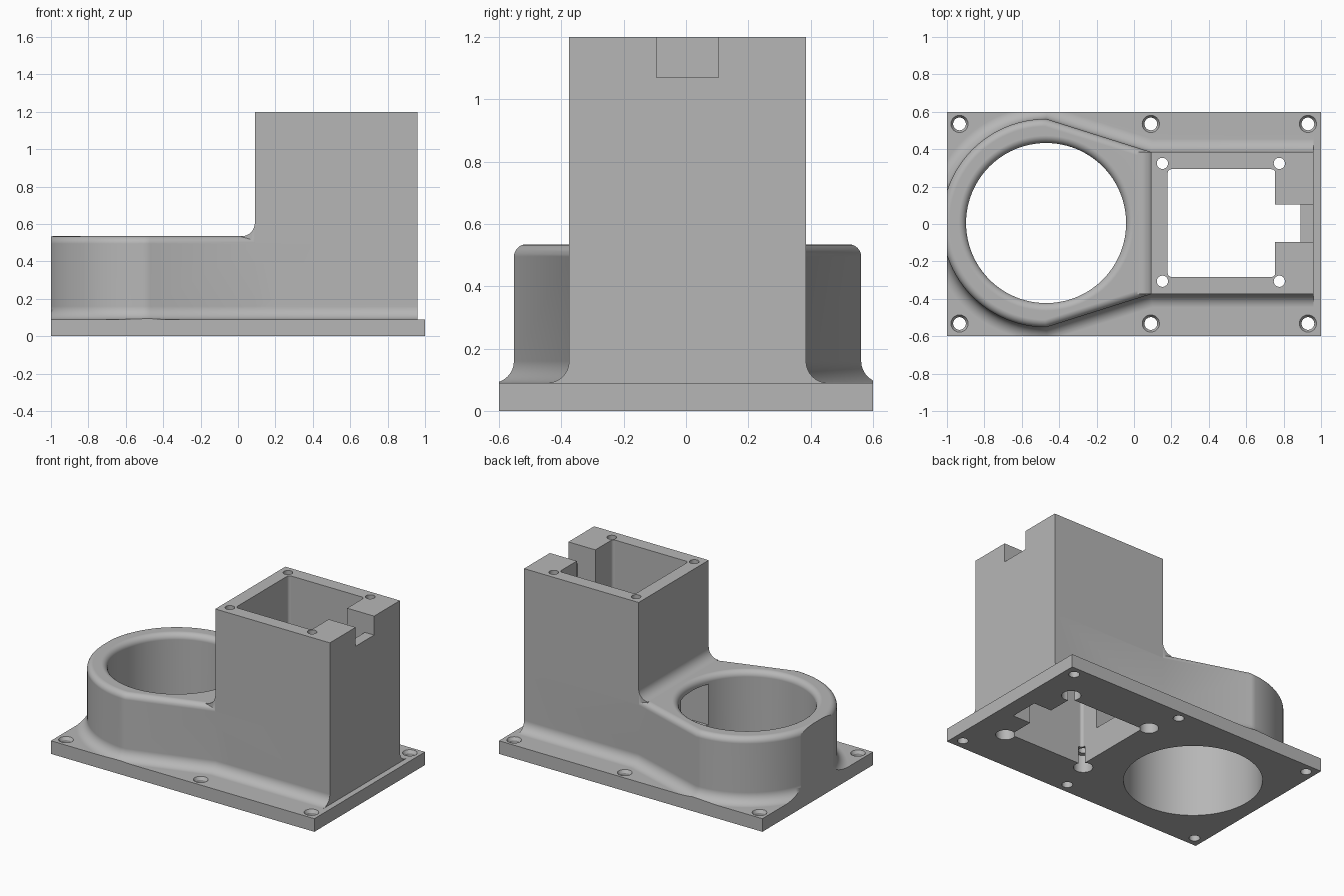
import bpy
import bmesh
from math import sin, cos, pi, radians
from mathutils import Vector

cube = bpy.data.objects.get("Cube")
if cube:
    bpy.data.objects.remove(cube, do_unlink=True)

CY = 0.005                      # small sideways shift of the upper parts
PLATE, RING_TOP, TOP = 0.09, 0.535, 1.2
RING_X, RING_R, BORE_R = -0.47, 0.557, 0.428
TOWER_L, TOWER_R, TOWER_W = 0.09, 0.96, 0.38
FOOT, EDGE = 0.07, 0.04         # fillet at the foot, rounding at the rim
QUARTER = [i / 8 * pi / 2 for i in range(9)]


def loft(name, rings):
    """Closed solid through a stack of point loops."""
    bm = bmesh.new()
    loops = [[bm.verts.new(p) for p in ring] for ring in rings]
    n = len(loops[0])
    for a, b in zip(loops, loops[1:]):
        for i in range(n):
            j = (i + 1) % n
            bm.faces.new((a[i], a[j], b[j], b[i]))
    bm.faces.new(loops[0][::-1])
    bm.faces.new(loops[-1])
    bmesh.ops.recalc_face_normals(bm, faces=bm.faces)
    mesh = bpy.data.meshes.new(name)
    bm.to_mesh(mesh)
    bm.free()
    obj = bpy.data.objects.new(name, mesh)
    bpy.context.collection.objects.link(obj)
    return obj


def box(name, x0, x1, y0, y1, z0, z1):
    base = [(x0, y0), (x1, y0), (x1, y1), (x0, y1)]
    return loft(name, [[(x, y, z) for x, y in base] for z in (z0, z1)])


def turned(name, cx, cy, profile, n=32):
    """Solid of revolution about a vertical axis, profile of (radius, z)."""
    return loft(name, [[(cx + r * cos(2 * pi * i / n), cy + r * sin(2 * pi * i / n), z)
                        for i in range(n)] for r, z in profile])


def offset(points, d):
    """Move a counter-clockwise outline outward by d with mitred corners."""
    out = []
    for i, p in enumerate(points):
        e1 = (p - points[i - 1]).normalized()
        e2 = (points[(i + 1) % len(points)] - p).normalized()
        n1, n2 = Vector((e1.y, -e1.x)), Vector((e2.y, -e2.x))
        out.append(p + (n1 + n2) * d / (1 + n1.dot(n2)))
    return out


def combine(target, tool, operation):
    mod = target.modifiers.new("join", "BOOLEAN")
    mod.operation, mod.solver, mod.object = operation, "EXACT", tool
    bpy.context.view_layer.update()
    graph = bpy.context.evaluated_depsgraph_get()
    mesh = bpy.data.meshes.new_from_object(target.evaluated_get(graph))
    target.modifiers.clear()
    target.data = mesh
    bpy.data.objects.remove(tool, do_unlink=True)


# Ring body: half circle running into the tower, with foot fillet and round rim
outline = [Vector((RING_X + RING_R * cos(a), CY + RING_R * sin(a)))
           for a in (pi / 2 + pi * i / 48 for i in range(49))]
outline = ([Vector((1.2, CY + TOWER_W)), Vector((TOWER_L, CY + TOWER_W))] + outline
           + [Vector((TOWER_L, CY - TOWER_W)), Vector((1.2, CY - TOWER_W))])
layers = [(FOOT, 0.03)]
layers += [(FOOT * (1 - sin(a)), PLATE + FOOT * (1 - cos(a))) for a in QUARTER]
layers += [(EDGE * (cos(a) - 1), RING_TOP - EDGE + EDGE * sin(a)) for a in QUARTER]
body = loft("ring_body", [[(p.x, p.y, z) for p in offset(outline, d)] for d, z in layers])
combine(body, box("body_trim", -1, TOWER_R, -0.6, 0.6, 0.02, 1), "INTERSECT")

# Plate, tower and the fillet between tower and ring top
housing = box("housing", -1, 1, -0.6, 0.6, 0, PLATE)
combine(housing, body, "UNION")
combine(housing, box("tower", TOWER_L, TOWER_R, CY - TOWER_W, CY + TOWER_W, 0.04, TOP), "UNION")
wedge = [(TOWER_L - FOOT * (1 - sin(a)), RING_TOP + FOOT * (1 - cos(a))) for a in QUARTER]
wedge += [(0.13, RING_TOP + FOOT), (0.13, 0.5), (TOWER_L - FOOT, 0.5)]
combine(housing, loft("tower_fillet", [[(x, y, z) for x, z in wedge]
                                       for y in (CY - TOWER_W, CY + TOWER_W)]), "UNION")

# Round bore with a rounded mouth
bore = [(BORE_R, -0.1)]
bore += [(BORE_R + EDGE * (1 - cos(a)), RING_TOP - EDGE + EDGE * sin(a)) for a in QUARTER]
bore += [(BORE_R + EDGE, 0.6)]
cutters = [turned("bore", RING_X, CY, bore, 96)]

# Tower cavity with rounded corners, side slot, top notch and air passage
corner = 0.02
cavity = []
for k, (x, y) in enumerate([(0.755, 0.288), (0.18, 0.288), (0.18, -0.288), (0.755, -0.288)]):
    cx = x - corner if x > 0.5 else x + corner
    cy = y - corner if y > 0 else y + corner
    cavity += [(cx + corner * cos(a + k * pi / 2), CY + cy + corner * sin(a + k * pi / 2))
               for a in QUARTER[::2]]
cutters.append(loft("cavity", [[(x, y, z) for x, y in cavity] for z in (-0.1, 1.3)]))
cutters.append(box("slot", 0.6, 0.89, CY - 0.1, CY + 0.1, -0.1, 1.3))
cutters.append(box("notch", 0.8, 1.1, CY - 0.1, CY + 0.1, 1.07, 1.3))
cutters.append(box("passage", -0.25, 0.3, CY - 0.15, CY + 0.15, 0.2, 0.48))

# Tower screw holes with wide pockets underneath
for x in (0.152, 0.777):
    for y in (-0.315, 0.315):
        cutters.append(turned("tower_hole", x, CY + y + 0.004,
                              [(0.06, -0.1), (0.06, 0.12), (0.03, 0.12), (0.03, 1.3)]))

# Countersunk plate holes
for x in (-0.933, 0.09, 0.93):
    for y in (-0.532, 0.535):
        cutters.append(turned("plate_hole", x, y,
                              [(0.034, -0.1), (0.034, 0.07), (0.046, PLATE), (0.046, 0.13)]))

for cutter in cutters:
    combine(housing, cutter, "DIFFERENCE")

# Single grey material and smooth shading with sharp edges
grey = bpy.data.materials.new("grey")
grey.use_nodes = True
color = (0.47, 0.47, 0.47, 1)
grey.diffuse_color = color
grey.node_tree.nodes["Principled BSDF"].inputs["Base Color"].default_value = color
housing.data.materials.clear()
housing.data.materials.append(grey)
for poly in housing.data.polygons:
    poly.material_index = 0

bpy.ops.object.select_all(action="DESELECT")
housing.select_set(True)
bpy.context.view_layer.objects.active = housing
bpy.ops.object.shade_smooth_by_angle(angle=radians(30))
weighted = housing.modifiers.new("even_shading", "WEIGHTED_NORMAL")
weighted.keep_sharp = True
